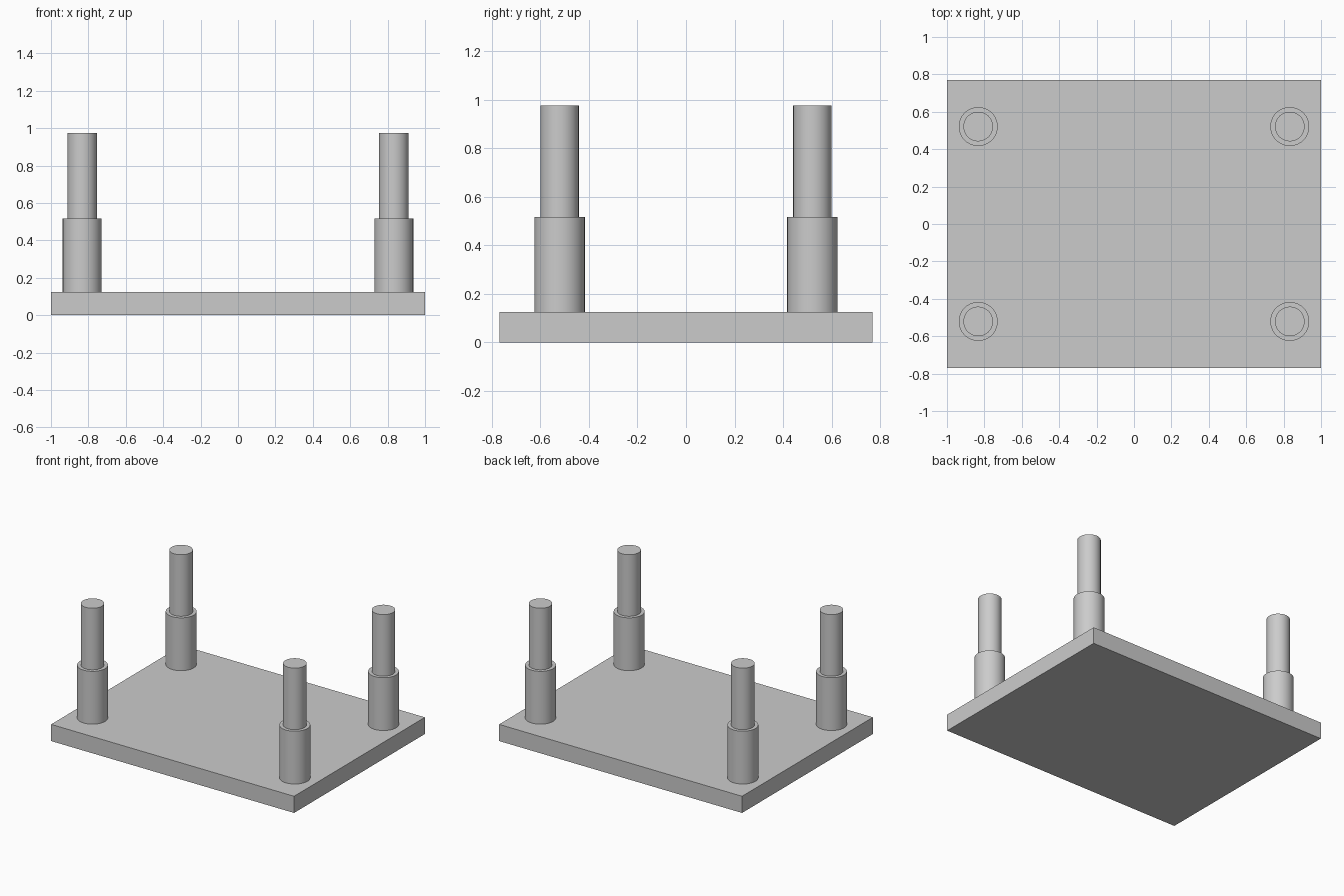
import bpy
import bmesh
import math

cube = bpy.data.objects.get("Cube")
if cube:
    bpy.data.objects.remove(cube, do_unlink=True)

# Single plain grey
grey = bpy.data.materials.new("light_grey")
grey.use_nodes = True
colour = (0.6, 0.6, 0.6, 1)
grey.diffuse_color = colour
grey.node_tree.nodes["Principled BSDF"].inputs["Base Color"].default_value = colour

PLATE_TOP, SHOULDER, POST_TOP = 0.124, 0.517, 0.975
SLEEVE_R, PIN_R = 0.104, 0.079
SEGMENTS = 64


def add_object(name, bm):
    bmesh.ops.recalc_face_normals(bm, faces=bm.faces)
    mesh = bpy.data.meshes.new(name)
    bm.to_mesh(mesh)
    bm.free()
    mesh.materials.append(grey)
    obj = bpy.data.objects.new(name, mesh)
    bpy.context.collection.objects.link(obj)
    return obj


def stepped_post(name, x, y):
    """Lathe a stepped profile: wide sleeve, flat shoulder, narrow pin."""
    profile = [(0, PLATE_TOP), (SLEEVE_R, PLATE_TOP), (SLEEVE_R, SHOULDER),
               (PIN_R, SHOULDER), (PIN_R, POST_TOP), (0, POST_TOP)]
    bm = bmesh.new()
    verts = [bm.verts.new((r, 0, z)) for r, z in profile]
    edges = [bm.edges.new(pair) for pair in zip(verts, verts[1:])]
    bmesh.ops.spin(bm, geom=verts + edges, cent=(0, 0, 0), axis=(0, 0, 1),
                   angle=math.tau, steps=SEGMENTS)
    bmesh.ops.remove_doubles(bm, verts=bm.verts, dist=0.0001)
    post = add_object(name, bm)
    post.location = (x, y, 0)
    bpy.ops.object.select_all(action="DESELECT")
    post.select_set(True)
    bpy.context.view_layer.objects.active = post
    bpy.ops.object.shade_smooth_by_angle(angle=math.radians(30))


# Base plate
bm = bmesh.new()
bmesh.ops.create_cube(bm, size=1)
bmesh.ops.scale(bm, vec=(2, 1.538, PLATE_TOP), verts=bm.verts)
bmesh.ops.translate(bm, vec=(0, 0, PLATE_TOP / 2), verts=bm.verts)
add_object("base_plate", bm)

# Corner posts
for side, sx in (("left", 1), ("right", -1)):
    for end, sy in (("front", -1), ("back", 1)):
        stepped_post(f"{end}_{side}_post", sx * 0.833, sy * 0.521)
